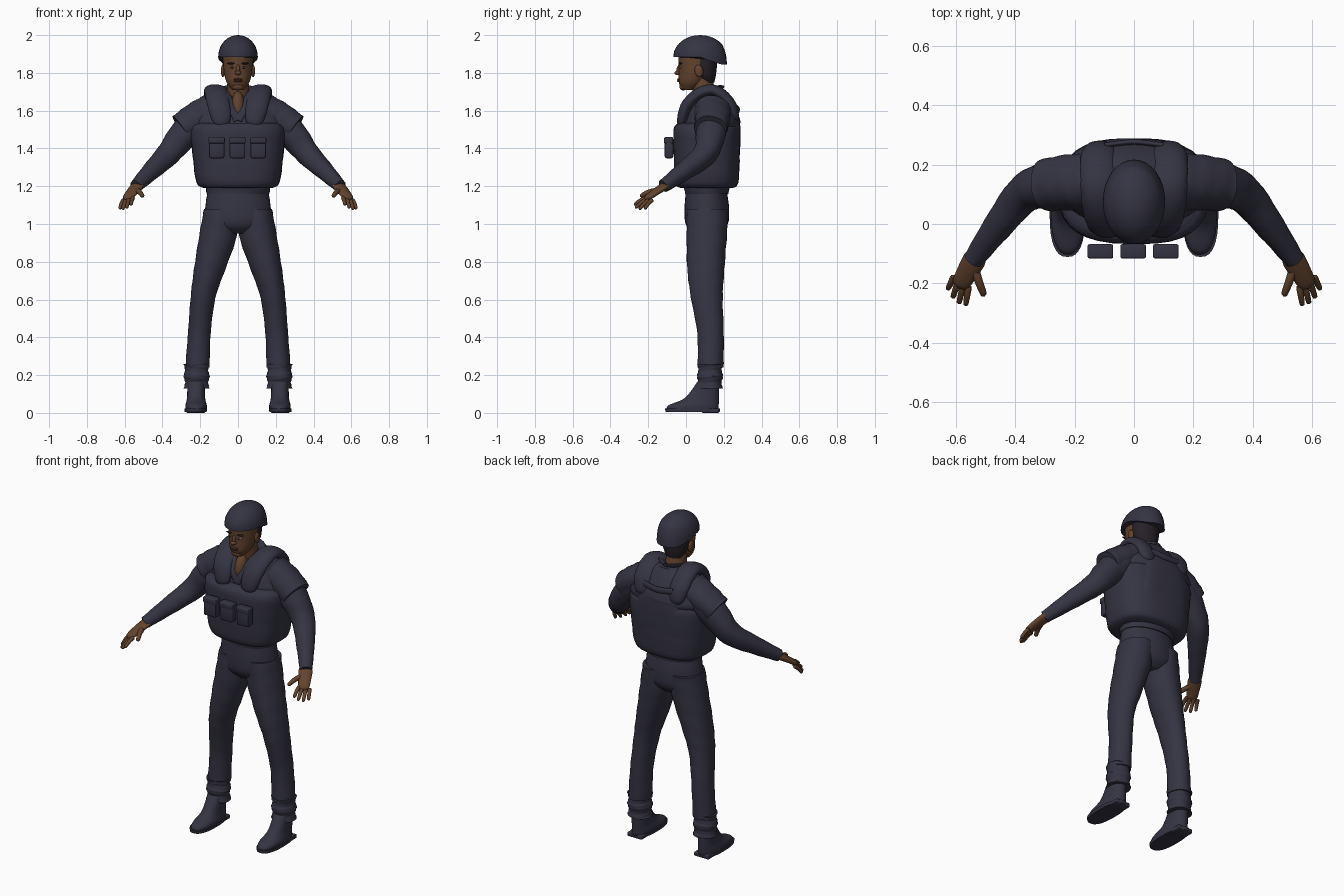
import bpy, bmesh, math
from mathutils import Vector, Matrix

if "Cube" in bpy.data.objects:
    bpy.data.objects.remove(bpy.data.objects["Cube"])


def material(name, rgb):
    mat = bpy.data.materials.new(name)
    mat.use_nodes = True
    mat.diffuse_color = (*rgb, 1)
    mat.node_tree.nodes["Principled BSDF"].inputs["Base Color"].default_value = (*rgb, 1)
    return mat


NAVY = material("navy cloth", (.035, .034, .056))
SKIN = material("brown skin", (.125, .056, .027))
HAIR = material("dark hair", (.02, .015, .02))
LIPS = material("dark lips", (.085, .033, .022))
EYES = material("eye white", (.3, .27, .25))
UP = Vector((0, 0, 1))
ACROSS = Vector((1, 0, 0))


def finish(name, bm, mat):
    bmesh.ops.recalc_face_normals(bm, faces=bm.faces)
    mesh = bpy.data.meshes.new(name)
    bm.to_mesh(mesh)
    bm.free()
    mesh.materials.append(mat)
    part = bpy.data.objects.new(name, mesh)
    bpy.context.collection.objects.link(part)
    bpy.ops.object.select_all(action="DESELECT")
    part.select_set(True)
    bpy.context.view_layer.objects.active = part
    bpy.ops.object.shade_smooth_by_angle(angle=math.radians(45))


def spline(rows, steps):
    """Smooth curve through all the given rows of numbers."""
    rows = [Vector(row) for row in rows]
    last = len(rows) - 1
    out = []
    for i in range(last):
        start, end = rows[i], rows[i + 1]
        leave = (end - rows[max(i - 1, 0)]) / 2
        arrive = (rows[min(i + 2, last)] - start) / 2
        for step in range(steps):
            t = step / steps
            ease = t * t * (3 - 2 * t)
            out.append(start.lerp(end, ease) + leave * t * (1 - t) ** 2 - arrive * t * t * (1 - t))
    return out + [rows[-1]]


def loft(name, rows, mat, side, axis=None, power=2, fold=0, blunt=None, steps=5, sides=32, warp=None):
    """Skin ovals given as x, y, z, width, depth; level unless an axis is given."""
    bm = bmesh.new()
    rows = spline(rows, steps)
    last = len(rows) - 1
    rings = []
    for i, (x, y, z, width, depth) in enumerate(rows):
        u, v = Vector((1, 0, 0)), Vector((0, 1, 0))
        if axis:
            along = (rows[min(i + 1, last)] - rows[max(i - 1, 0)]).to_3d().normalized()
            u = (axis - along * axis.dot(along)).normalized()
            v = along.cross(u)
        cap = math.sqrt(max(1 - (2 * i / last - 1) ** blunt, .01)) if blunt else 1
        ring = []
        for k in range(sides):
            a = math.tau * k / sides
            c, s = (math.copysign(abs(w) ** (2 / power), w) for w in (math.cos(a), math.sin(a)))
            scale = cap * (1 + fold * math.sin(3 * a + i) * math.cos(a - i))
            p = Vector((x, y, z)) + (u * c * width + v * s * depth) * scale
            if warp:
                p = warp(p)
            ring.append(bm.verts.new((p.x * side, p.y, p.z)))
        rings.append(ring)
    for low, high in zip(rings, rings[1:]):
        for k in range(sides):
            bm.faces.new((low[k - 1], low[k], high[k], high[k - 1]))
    bm.faces.new(rings[0])
    bm.faces.new(rings[-1])
    finish(name, bm, mat)


def stack(name, rows, mat=NAVY, x=0, side=1, **options):
    """Level ovals, each given as y, z, width, depth, piled above one x."""
    loft(name, [(x, *row) for row in rows], mat, side, **options)


def tube(name, path, start, end, mat=NAVY, side=1, flat=1, axis=UP, **options):
    """Tapering tube along a path; flat thins it across the axis."""
    count = len(path) - 1
    widths = [start + (end - start) * i / count for i in range(count + 1)]
    loft(name, [(*p, w, w * flat) for p, w in zip(path, widths)], mat, side, axis, **options)


def ball(name, place, size, mat=SKIN, tilt=0):
    bm = bmesh.new()
    bmesh.ops.create_uvsphere(bm, u_segments=20, v_segments=12, radius=1)
    bm.transform(Matrix.Translation(place) @ Matrix.Rotation(tilt, 4, "X") @ Matrix.Diagonal((*size, 1)))
    finish(name, bm, mat)


def box(name, place, size, bevel):
    bm = bmesh.new()
    bmesh.ops.create_cube(bm, size=1)
    bm.transform(Matrix.Translation(place) @ Matrix.Diagonal((*size, 1)))
    bmesh.ops.bevel(bm, geom=bm.edges[:], offset=bevel, segments=2, affect="EDGES", profile=.5)
    finish(name, bm, NAVY)


# Helmet: a dome whose rim drops towards the back
def drop_rim(p):
    back = min(max((p.y - .07) / .12, 0), 1)
    low = min(max((1.95 - p.z) / .07, 0), 1)
    return p - UP * .045 * back * low


arc = [math.radians(a) for a in range(0, 91, 15)]
stack("helmet", [(.075, 1.885 + .115 * math.sin(a), .105 * math.cos(a), .142 * math.cos(a)) for a in arc],
      warp=drop_rim)

# Head, hair, neck and face
stack("head", [(.01, 1.71, .03, .03), (.03, 1.75, .06, .068), (.05, 1.81, .075, .088), (.06, 1.9, .08, .1)], SKIN)
stack("hair", [(.12, 1.75, .045, .03), (.1, 1.8, .075, .06), (.1, 1.9, .085, .07)], HAIR)
tube("neck", [(0, .12, 1.6), (0, .1, 1.68), (0, .08, 1.78)], .065, .055, SKIN)
ball("chest_skin", (0, .035, 1.63), (.034, .045, .075), tilt=-.25)
ball("nose_bridge", (0, -.036, 1.82), (.01, .014, .03), tilt=-.3)
ball("nose_tip", (0, -.045, 1.8), (.017, .016, .012))
ball("chin", (0, -.015, 1.727), (.03, .02, .02))
for name, z in (("upper_lip", 1.766), ("lower_lip", 1.757)):
    ball(name, (0, -.036, z), (.024, .011, .006), LIPS)

# Trunk: trouser seat, shirt hem, vest and yoke
stack("trouser_seat", [(.105, 1.23, .15, .1), (.11, 1.1, .172, .117), (.11, 1, .175, .112), (.11, .95, .1, .07)],
      fold=.01)
stack("shirt_hem", [(.11, 1.16, .165, .115), (.11, 1.24, .18, .13)], fold=.02)
stack("vest_body", [(.11, 1.19, .18, .14), (.11, 1.22, .22, .167), (.11, 1.36, .24, .175), (.11, 1.5, .25, .176),
                    (.11, 1.535, .21, .15)], power=2.7, fold=.01)
stack("vest_yoke", [(.13, 1.49, .235, .13), (.14, 1.54, .25, .148), (.14, 1.64, .195, .112), (.14, 1.71, .075, .07)],
      power=2.3, fold=.01)
stack("vest_back_panel", [(.235, 1.24, .15, .035), (.24, 1.4, .16, .046), (.235, 1.55, .14, .05), (.22, 1.62, .1, .04)],
      power=3)
tube("drag_strap", [(-.1, .265, 1.615), (0, .276, 1.605), (.1, .265, 1.615)], .018, .018, flat=.5)

# Front pouches with flaps
for name, x in (("right", -.113), ("middle", -.003), ("left", .107)):
    box(name + "_pouch", (x, -.09, 1.403), (.082, .046, .11), bevel=.01)
    box(name + "_pouch_flap", (x, -.092, 1.443), (.086, .048, .034), bevel=.006)

# Paired parts
for side, tag in ((1, "left_"), (-1, "right_")):
    # Face details
    ball(tag + "ear", (side * .08, .068, 1.81), (.011, .022, .033), tilt=.15)
    ball(tag + "eye", (side * .031, -.029, 1.829), (.015, .008, .006), EYES)
    ball(tag + "iris", (side * .031, -.035, 1.829), (.006, .004, .006), HAIR)
    ball(tag + "eyebrow", (side * .034, -.03, 1.85), (.024, .009, .005), HAIR)

    # Shoulder pad, shirt collar and vest shoulder cap
    tube(tag + "shoulder_pad", [(.08, -.03, 1.51), (.1, 0, 1.62), (.115, .07, 1.69), (.12, .15, 1.705),
                                (.12, .23, 1.64), (.11, .265, 1.54)],
         .06, .06, side=side, flat=.53, axis=ACROSS, fold=.03, blunt=6)
    tube(tag + "shirt_collar", [(0, -.01, 1.55), (.03, 0, 1.61), (.06, .05, 1.685), (.06, .14, 1.715), (0, .185, 1.715)],
         .022, .026, side=side, flat=.36, axis=ACROSS + UP / 2)
    tube(tag + "shoulder_cap", [(.14, .14, 1.6), (.22, .14, 1.56), (.3, .13, 1.505)],
         .09, .08, side=side, flat=1.1, fold=.04)

    # Sleeve, palm and fingers
    tube(tag + "sleeve", [(.18, .14, 1.57), (.29, .13, 1.47), (.37, .1, 1.37), (.46, -.01, 1.28), (.54, -.12, 1.2)],
         .095, .034, side=side, fold=.035)
    tube(tag + "palm", [(.525, -.1, 1.21), (.56, -.16, 1.17), (.59, -.215, 1.13)],
         .021, .015, SKIN, side, flat=2, blunt=6)
    knuckle, little_knuckle = Vector((.556, -.205, 1.14)), Vector((.605, -.175, 1.13))
    tip, little_tip = Vector((.567, -.275, 1.1)), Vector((.627, -.22, 1.078))
    for i, finger in enumerate(("index", "middle", "ring", "little")):
        root, end = knuckle.lerp(little_knuckle, i / 3), tip.lerp(little_tip, i / 3)
        if finger in ("middle", "ring"):
            end += (end - root) * .2
        bend = root.lerp(end, .5) + UP * .006
        tube(tag + finger + "_finger", [root, bend, end], .012, .009, SKIN, side, blunt=8, sides=12)
    tube(tag + "thumb", [(.54, -.14, 1.18), (.52, -.2, 1.168), (.503, -.243, 1.145)],
         .016, .011, SKIN, side, blunt=8, sides=12)

    # Trouser leg with bunched cuff
    loft(tag + "trouser_leg", [(.09, .115, 1.08, .09, .11), (.105, .11, .94, .1, .107), (.15, .105, .76, .083, .098),
                               (.185, .11, .61, .066, .084), (.205, .13, .42, .06, .07), (.215, .13, .24, .064, .069)],
         NAVY, side, fold=.03)
    cuff = [.065 + .004 * (-1) ** i for i in range(5)]
    stack(tag + "trouser_cuff", [(.127, .26 - .033 * i, r, r) for i, r in enumerate(cuff)],
          x=.219, side=side, fold=.05)

    # Boot, sole and heel
    stack(tag + "boot", [(.035, .012, .055, .138), (.04, .04, .057, .133), (.085, .08, .048, .09), (.12, .17, .046, .056)],
          x=.222, side=side, power=2.3)
    stack(tag + "boot_sole", [(.035, .004, .058, .143), (.035, .022, .06, .146)], x=.224, side=side, power=2.5)
    box(tag + "boot_heel", (side * .224, .13, .012), (.098, .09, .024), bevel=.005)
